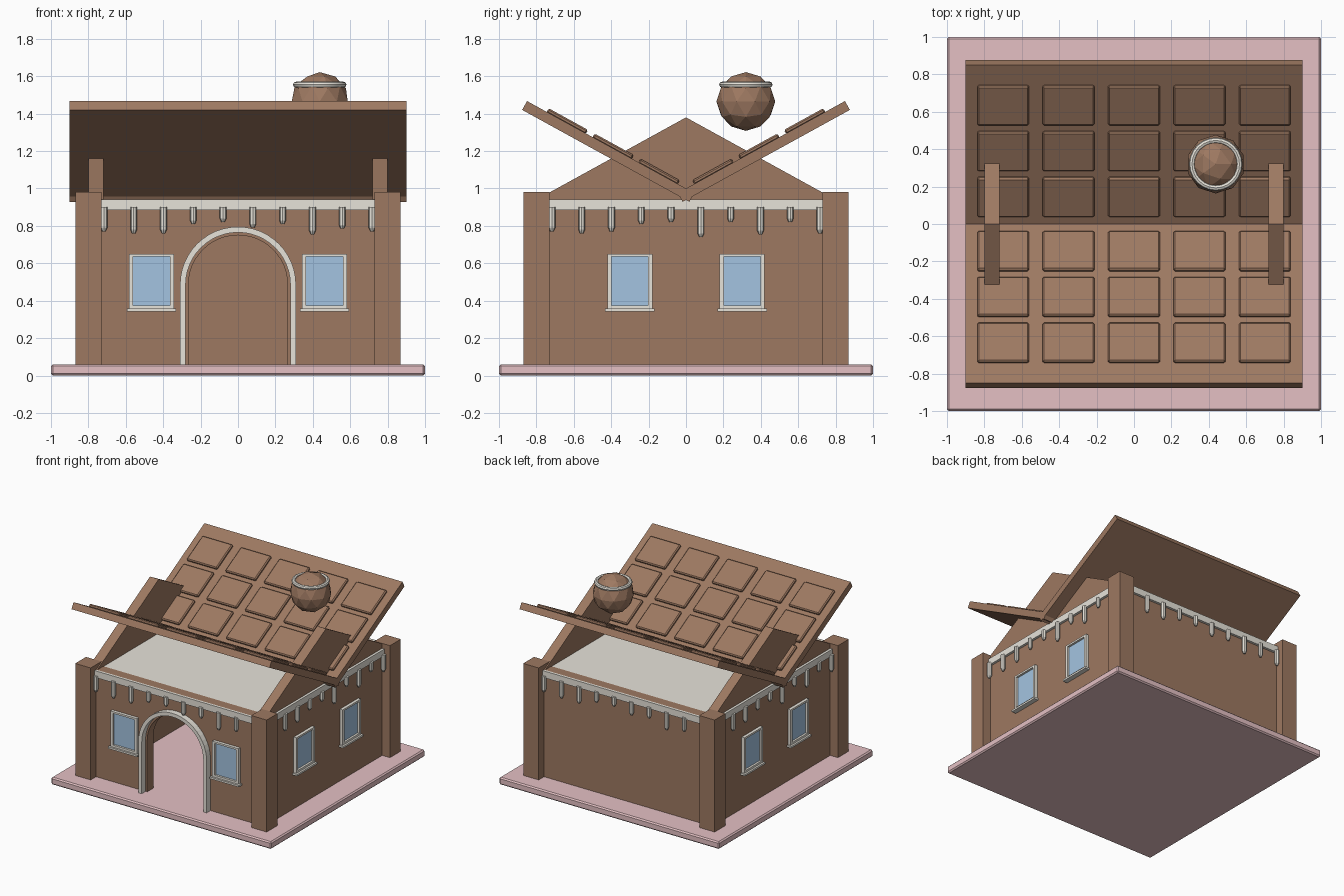
import bpy, bmesh
from math import radians, pi, cos, sin
from mathutils import Matrix, Vector

cube = bpy.data.objects.get("Cube")
if cube:
    bpy.data.objects.remove(cube, do_unlink=True)


def material(name, rgb):
    m = bpy.data.materials.new(name)
    m.use_nodes = True
    col = (*rgb, 1)
    m.diffuse_color = col
    m.node_tree.nodes["Principled BSDF"].inputs["Base Color"].default_value = col
    return m


BISCUIT = material("biscuit brown", (0.34, 0.19, 0.12))
ICING = material("icing cream", (0.80, 0.77, 0.70))
GLASS = material("window blue", (0.37, 0.55, 0.75))
PINK = material("board pink", (0.78, 0.53, 0.55))


def finish(bm, name, mat, bevel=0):
    bmesh.ops.recalc_face_normals(bm, faces=bm.faces)
    me = bpy.data.meshes.new(name)
    bm.to_mesh(me)
    bm.free()
    me.materials.append(mat)
    ob = bpy.data.objects.new(name, me)
    bpy.context.collection.objects.link(ob)
    if bevel:
        mod = ob.modifiers.new("edge", "BEVEL")
        mod.width, mod.segments = bevel, 1
    return ob


def add_box(bm, lo, hi, mat=Matrix()):
    lo, hi = Vector(lo), Vector(hi)
    bmesh.ops.create_cube(bm, size=1, matrix=mat @ Matrix.Translation((lo + hi) / 2)
                          @ Matrix.Diagonal((*(hi - lo), 1)))


def boxes(name, spans, mat, xf=Matrix(), bevel=0):
    bm = bmesh.new()
    for lo, hi in spans:
        add_box(bm, lo, hi, xf)
    return finish(bm, name, mat, bevel)


def prism(name, pts, depth, mat):
    """Extrude a closed outline of 3D points along a vector."""
    bm = bmesh.new()
    face = bm.faces.new([bm.verts.new(p) for p in pts])
    ext = bmesh.ops.extrude_face_region(bm, geom=[face])
    moved = [v for v in ext["geom"] if isinstance(v, bmesh.types.BMVert)]
    bmesh.ops.translate(bm, vec=depth, verts=moved)
    return finish(bm, name, mat)


def turn(deg):
    return Matrix.Rotation(radians(deg), 4, "Z")


FLOOR, TOP, OUT, INN = 0.06, 0.94, 0.80, 0.72
SIDES = {"front": 0, "right": 90, "back": 180, "left": -90}

# Base board
boxes("base_board", [((-1, -1, 0), (1, 1, FLOOR))], PINK, bevel=0.01)

# Corner pillars
boxes("corner_pillars", [((0.8 * sx - 0.07, 0.8 * sy - 0.07, FLOOR),
                          (0.8 * sx + 0.07, 0.8 * sy + 0.07, 0.98))
                         for sx in (-1, 1) for sy in (-1, 1)], BISCUIT)


def arch(r, spring=0.485, n=24):
    """Arch outline from right foot to left foot."""
    pts = [(r, FLOOR)]
    pts += [(r * cos(pi * i / n), spring + r * sin(pi * i / n)) for i in range(n + 1)]
    return pts + [(-r, FLOOR)]


# Front wall with arched doorway
outline = [(-OUT, FLOOR), (-OUT, TOP), (OUT, TOP), (OUT, FLOOR)] + arch(0.265)
prism("front_wall", [(x, -OUT, z) for x, z in outline], (0, OUT - INN, 0), BISCUIT)

# Door trim
band = arch(0.31) + arch(0.28)[::-1]
prism("door_trim", [(x, -0.85, z) for x, z in band], (0, 0.055, 0), ICING)

# Plain walls, ceiling
boxes("back_wall", [((-OUT, INN, FLOOR), (OUT, OUT, TOP))], BISCUIT)
for side, s in (("right", 1), ("left", -1)):
    xs = sorted((s * INN, s * OUT))
    boxes(side + "_wall", [((xs[0], -INN, FLOOR), (xs[1], INN, TOP))], BISCUIT)
    prism(side + "_gable", [(xs[0], -OUT, TOP), (xs[0], OUT, TOP), (xs[0], 0, 1.38)],
          (OUT - INN, 0, 0), BISCUIT)
boxes("ceiling", [((-INN, -INN, TOP - 0.04), (INN, INN, TOP - 0.003))], ICING)

# Icing band and drips on every side
FRONT_DRIPS = [.77, .76, .76, .81, .82, .79, .81, .755, .785, .77]
SIDE_DRIPS = [.77, .76, .77, .81, .82, .74, .82, .755, .82, .76]
for side, deg in SIDES.items():
    xf = turn(deg)
    boxes(side + "_icing_band", [((-0.73, -0.82, 0.885), (0.73, -OUT, TOP))], ICING, xf)
    bm = bmesh.new()
    ends = FRONT_DRIPS if side in ("front", "back") else SIDE_DRIPS
    for i, low in enumerate(ends):
        x = -0.717 + i * 0.1593
        # straight stem, then a short tapered tip
        for r1, r2, z0, z1 in ((.018, .018, low + .02, .90), (.009, .018, low, low + .02)):
            bmesh.ops.create_cone(bm, cap_ends=True, segments=8, radius1=r1, radius2=r2,
                                  depth=z1 - z0,
                                  matrix=xf @ Matrix.Translation((x, -0.82, (z0 + z1) / 2)))
    finish(bm, side + "_drips", ICING)

# Windows: frame bars, sill and pane
for side, offset in (("front", 0.4625), ("right", 0.3), ("left", 0.3)):
    for n, c in enumerate((-offset, offset), 1):
        xf = turn(SIDES[side]) @ Matrix.Translation((c, 0, 0))
        name = f"{side}_window_{n}"
        w, g, y = 0.12, 0.098, -0.825
        bars = [((-w, y, .355), (-g, -OUT, .65)), ((g, y, .355), (w, -OUT, .65)),
                ((-g, y, .635), (g, -OUT, .65)), ((-g, y, .355), (g, -OUT, .375)),
                ((-0.132, -0.84, .343), (0.132, -OUT, .358))]
        boxes(name + "_frame", bars, ICING, xf)
        boxes(name + "_pane", [((-g, -0.808, .375), (g, -OUT, .635))], GLASS, xf)

# Roof: two slabs in a V, each with a grid of raised tiles
for side, deg in (("back", 0), ("front", 180)):
    xf = turn(deg) @ Matrix.Translation((0, 0, 1)) @ Matrix.Rotation(radians(28.8), 4, "X")
    boxes(side + "_roof_slab", [((-0.9, -0.05, -0.054), (0.9, 0.97, 0))], BISCUIT, xf)
    tiles = [((x - .138, u - .12, -0.005), (x + .138, u + .12, 0.022))
             for x in (-.7, -.35, 0, .35, .7) for u in (.17, .45, .73)]
    boxes(side + "_roof_tiles", tiles, BISCUIT, xf, bevel=0.008)

# Round chimney ball with icing ring
bm = bmesh.new()
bmesh.ops.create_icosphere(bm, subdivisions=2, radius=0.157,
                           matrix=Matrix.Translation((0.437, 0.32, 1.465)))
finish(bm, "chimney_ball", BISCUIT)
bpy.ops.mesh.primitive_torus_add(location=(0.437, 0.32, 1.555), major_radius=0.127,
                                 minor_radius=0.016, major_segments=24, minor_segments=8)
ring = bpy.context.object
ring.name = "chimney_icing_ring"
ring.data.materials.append(ICING)
bpy.ops.object.shade_smooth_by_angle()
